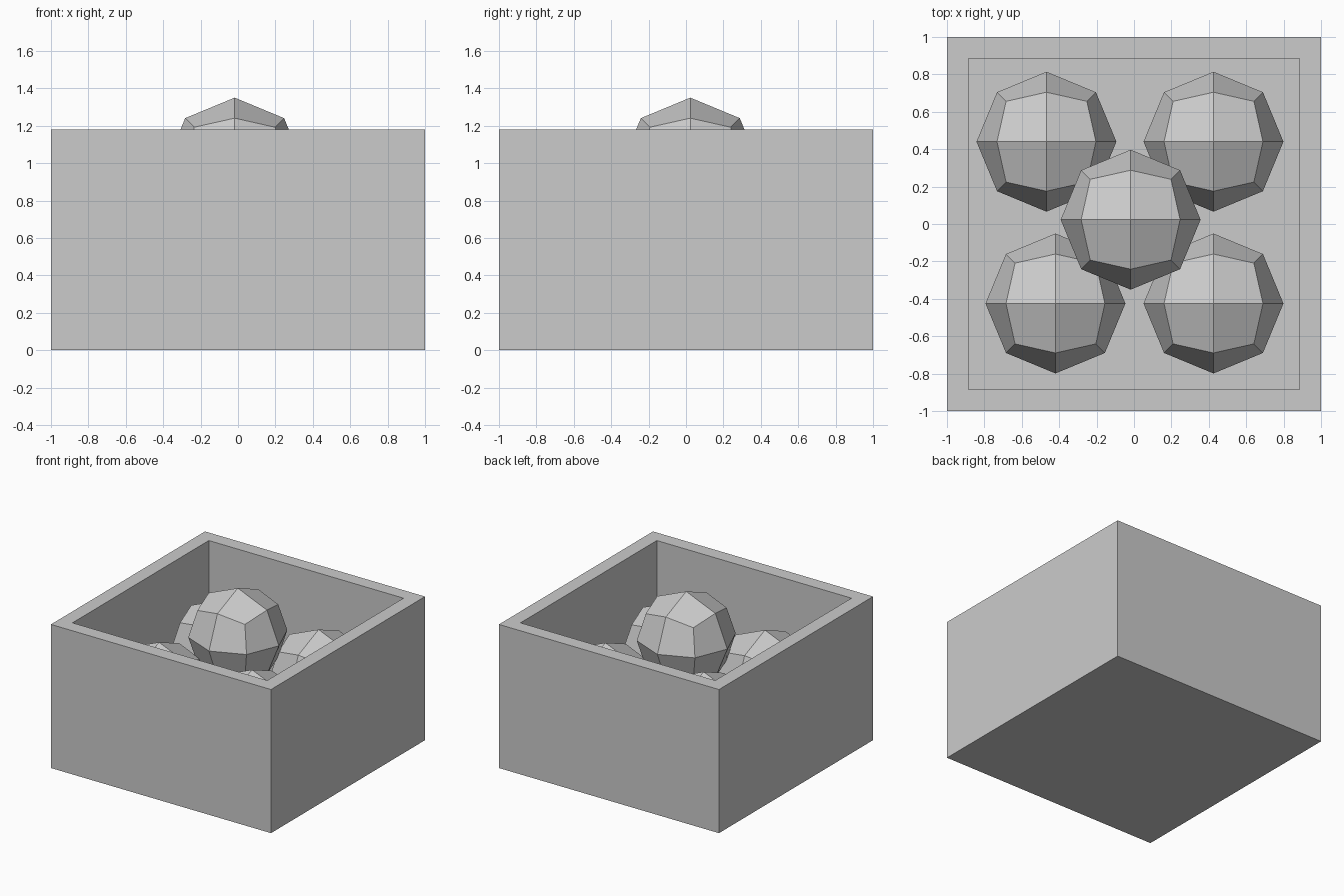
import bpy, bmesh
from mathutils import Vector

if "Cube" in bpy.data.objects:
    bpy.data.objects.remove(bpy.data.objects["Cube"])


def add_object(name, bm):
    bmesh.ops.recalc_face_normals(bm, faces=bm.faces)
    mesh = bpy.data.meshes.new(name)
    bm.to_mesh(mesh)
    bm.free()
    obj = bpy.data.objects.new(name, mesh)
    bpy.context.collection.objects.link(obj)
    return obj


# Open box: cube with the top face inset and pushed down to the inner floor
HEIGHT, WALL, FLOOR = 1.18, 0.115, 0.2
bm = bmesh.new()
bmesh.ops.create_cube(bm, size=2)
for v in bm.verts:
    v.co.z = HEIGHT if v.co.z > 0 else 0
bm.normal_update()
top = max(bm.faces, key=lambda f: f.calc_center_median().z)
bmesh.ops.inset_region(bm, faces=[top], thickness=WALL, use_even_offset=True)
for v in top.verts:
    v.co.x = (1 - WALL) * (1 if v.co.x > 0 else -1)
    v.co.y = (1 - WALL) * (1 if v.co.y > 0 else -1)
ext = bmesh.ops.extrude_discrete_faces(bm, faces=[top])
for v in ext["faces"][0].verts:
    v.co.z = FLOOR
add_object("open_box", bm)


# Low-poly ball: cube split 2x2 per side and projected onto a sphere
def ball(name, centre, radius=0.374):
    bm = bmesh.new()
    bmesh.ops.create_cube(bm, size=2)
    bmesh.ops.subdivide_edges(bm, edges=bm.edges[:], cuts=1, use_grid_fill=True)
    for v in bm.verts:
        v.co = v.co.normalized() * radius
    obj = add_object(name, bm)
    obj.location = Vector(centre)


# Four balls in the bottom layer, one stacked on top
ball("ball_back_left", (-0.468, 0.44, 0.595))
ball("ball_back_right", (0.425, 0.44, 0.595))
ball("ball_front_left", (-0.42, -0.425, 0.595))
ball("ball_front_right", (0.425, -0.425, 0.595))
ball("ball_top", (-0.018, 0.023, 0.976))
